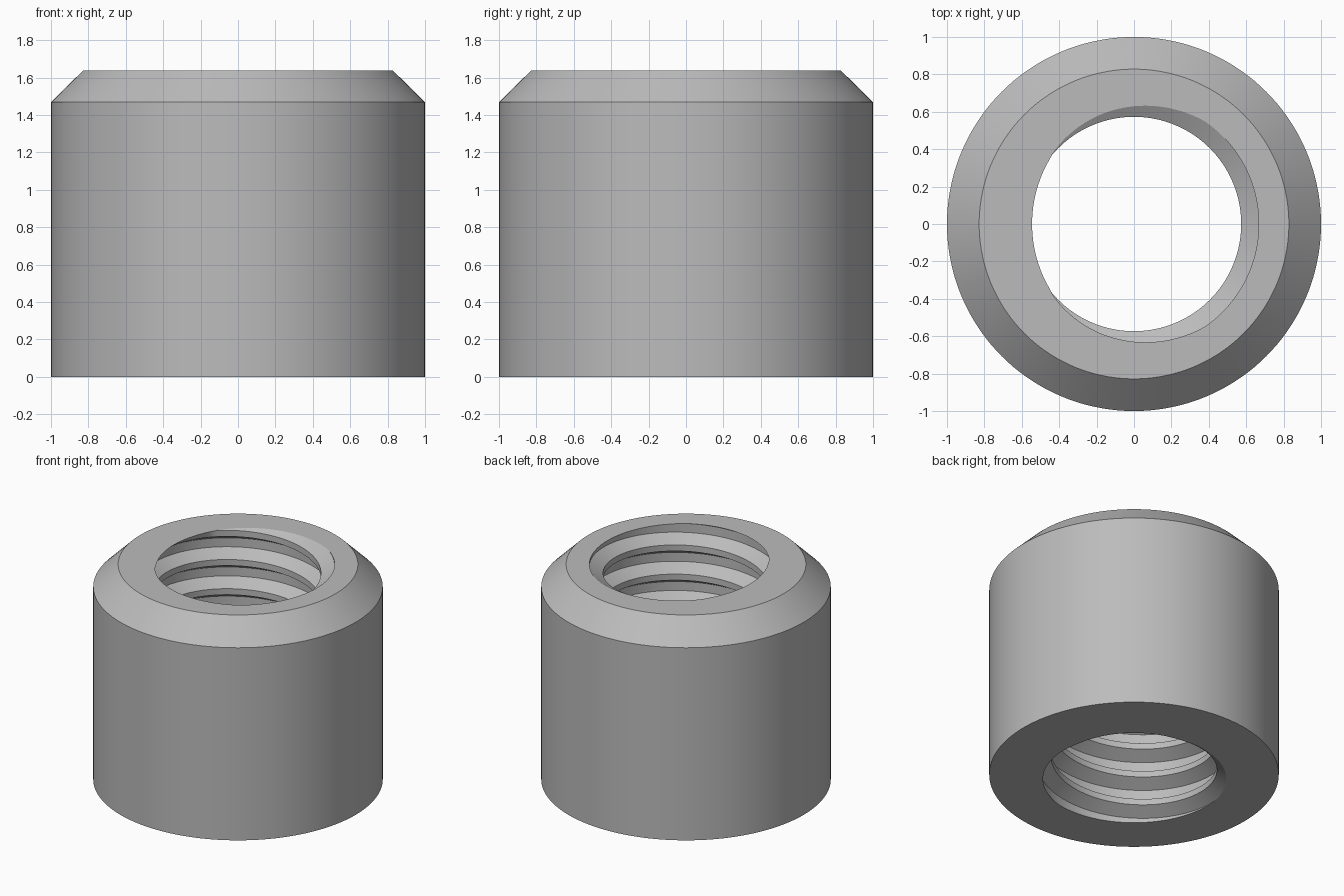
import bpy, bmesh, math

default = bpy.data.objects.get("Cube")
if default:
    bpy.data.objects.remove(default, do_unlink=True)

HEIGHT, SHOULDER = 1.638, 1.468      # total height, start of the chamfer
OUTER, RIM = 1.0, 0.828              # body radius, top rim radius
ROOT, CREST = 0.667, 0.573           # thread groove and ridge radii
PITCH, HALF_ROOT, FLANK = 0.2222, 0.034, 0.054
SEGMENTS = 144


def bore_radius(z, angle):
    """Radius of the threaded bore, right-handed, groove meeting the top at +x."""
    turn = (z - HEIGHT) / PITCH - angle / math.tau
    offset = abs(turn - round(turn)) * PITCH
    blend = min(max((offset - HALF_ROOT) / FLANK, 0), 1)
    radius = ROOT + (CREST - ROOT) * blend
    # the last ridge leans inward a little where it meets the top
    if z == HEIGHT:
        radius -= 0.028 * max(0, (-math.cos(angle) - 0.75) / 0.25)
    return radius


def section(angle):
    """Closed outline of the ring at one angle, as (radius, z) pairs."""
    points = [(OUTER, 0), (OUTER, SHOULDER), (RIM, HEIGHT)]
    edge = HALF_ROOT + FLANK
    for turn in range(1, -10, -1):
        centre = HEIGHT + PITCH * (turn + angle / math.tau)
        for step in (edge, HALF_ROOT, -HALF_ROOT, -edge):
            z = min(max(centre + step, 0), HEIGHT)
            points.append((bore_radius(z, angle), z))
    return points


# Sweep the outline around the axis
bm = bmesh.new()
columns = []
for i in range(SEGMENTS + 1):
    a = math.tau * i / SEGMENTS
    columns.append([bm.verts.new((r * math.cos(a), r * math.sin(a), z))
                    for r, z in section(a)])
for left, right in zip(columns, columns[1:]):
    for k in range(len(left)):
        n = (k + 1) % len(left)
        bm.faces.new((left[k], right[k], right[n], left[n]))

# Weld the seam and the points clipped at both ends
bmesh.ops.remove_doubles(bm, verts=bm.verts, dist=0.0003)
bmesh.ops.dissolve_degenerate(bm, edges=bm.edges, dist=0.0001)
bmesh.ops.recalc_face_normals(bm, faces=bm.faces)

mesh = bpy.data.meshes.new("threaded_collar")
bm.to_mesh(mesh)
bm.free()
collar = bpy.data.objects.new("threaded_collar", mesh)
bpy.context.collection.objects.link(collar)

# Plain grey metal
grey = bpy.data.materials.new("light_grey")
grey.use_nodes = True
colour = (0.5, 0.5, 0.5, 1)
grey.diffuse_color = colour
grey.node_tree.nodes["Principled BSDF"].inputs["Base Color"].default_value = colour
mesh.materials.append(grey)

# Smooth the round walls, keep the edges sharp
bpy.ops.object.select_all(action="DESELECT")
collar.select_set(True)
bpy.context.view_layer.objects.active = collar
bpy.ops.object.shade_smooth_by_angle(angle=math.radians(25))
